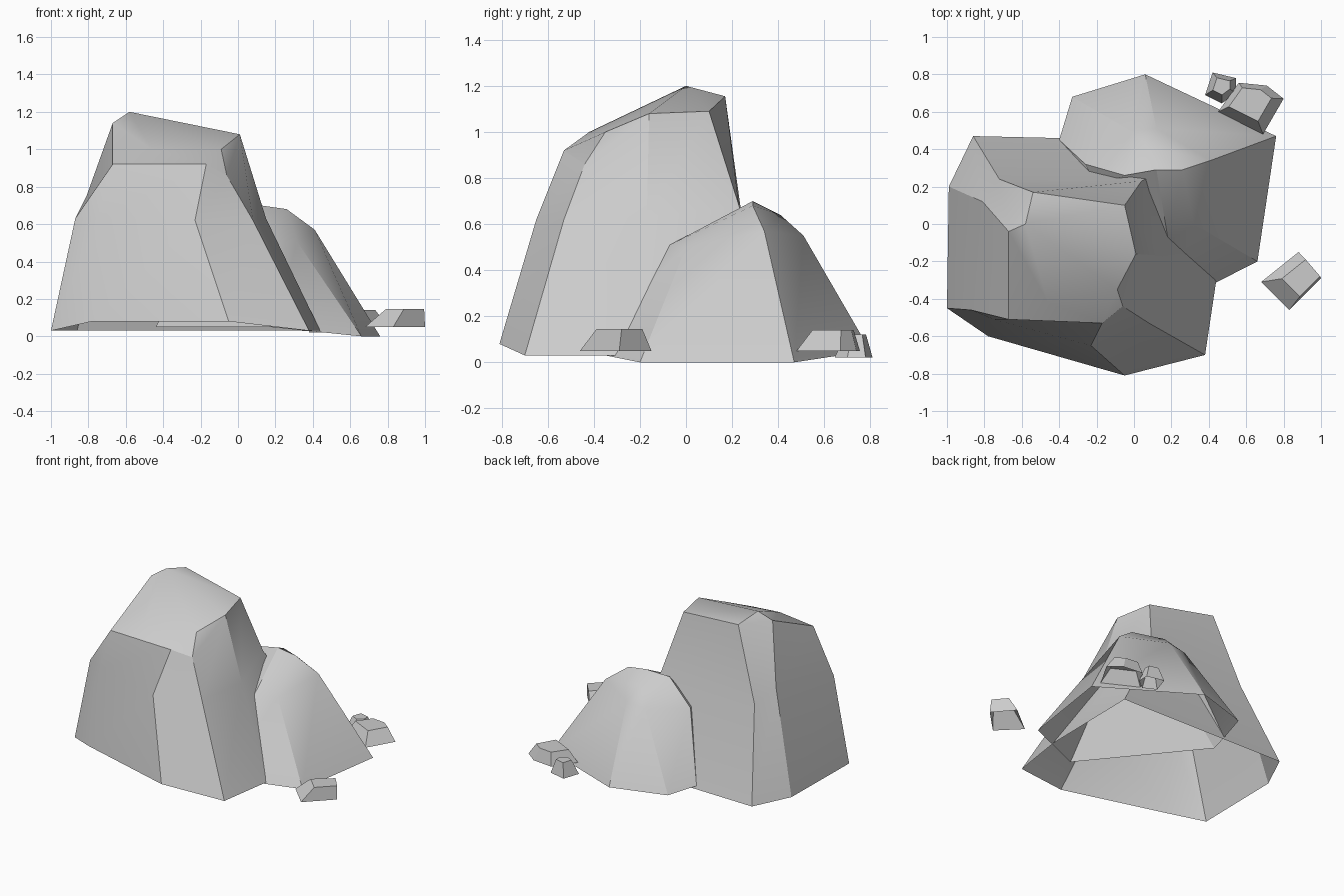
import bpy
import bmesh
from math import radians

default_cube = bpy.data.objects.get("Cube")
if default_cube:
    bpy.data.objects.remove(default_cube, do_unlink=True)

# One stone colour for everything
stone = bpy.data.materials.new("grey stone")
stone.use_nodes = True
stone_colour = (0.6, 0.6, 0.6, 1)
stone.diffuse_color = stone_colour
for node in stone.node_tree.nodes:
    if node.type == "BSDF_PRINCIPLED":
        node.inputs["Base Color"].default_value = stone_colour
        node.inputs["Roughness"].default_value = 0.9


def add_face(bm, corners):
    """Add a face, skipping repeated corners and collapsed strips."""
    corners = list(dict.fromkeys(corners))
    if len(corners) > 2:
        bm.faces.new(corners)


def faceted_rock(name, rings):
    """Loft rings from the ground up and cap the last; the underside stays open.

    Rings run anticlockwise, and a repeated point closes a facet to a triangle.
    """
    mesh = bpy.data.meshes.new(name)
    bm = bmesh.new()
    points = dict.fromkeys(point for ring in rings for point in ring)
    verts = {point: bm.verts.new(point) for point in points}
    loops = [[verts[point] for point in ring] for ring in rings]
    for lower, upper in zip(loops, loops[1:]):
        for i in range(len(lower)):
            j = (i + 1) % len(lower)
            add_face(bm, (lower[i], lower[j], upper[j], upper[i]))
    add_face(bm, loops[-1])
    bm.to_mesh(mesh)
    bm.free()
    mesh.materials.append(stone)

    rock = bpy.data.objects.new(name, mesh)
    bpy.context.collection.objects.link(rock)
    bpy.ops.object.select_all(action="DESELECT")
    rock.select_set(True)
    bpy.context.view_layer.objects.active = rock
    bpy.ops.object.shade_smooth_by_angle(angle=radians(30))


def pebble(name, corners, bottom, top, taper, lean):
    """A small tapered stone whose top is shifted by lean."""
    middle_x = sum(x for x, y in corners) / len(corners)
    middle_y = sum(y for x, y in corners) / len(corners)
    base = [(x, y, bottom) for x, y in corners]
    crown = [(middle_x + (x - middle_x) * taper + lean[0],
              middle_y + (y - middle_y) * taper + lean[1], top) for x, y in corners]
    faceted_rock(name, [base, crown])


# Tall rock with a sloping top; these corners are shared by its upper rings
front_left = (-.67, -.51, .92)
front_right = (-.17, -.53, .92)
right_tip = (.01, -.16, 1.08)
back_right = (-.05, .1, 1.09)
left_tip = (-.67, -.04, 1.14)
slope_crest = (-.46, -.42, 1)
summit = (-.58, 0, 1.2)
faceted_rock("tall_rock", [
    # ground
    [(-1, -.45, .03), (-.78, -.6, .08), (-.05, -.81, .08), (.38, -.7, .03),
     (.44, -.3, .03), (.45, .44, .03), (-.86, .47, .03), (-.99, .2, .03)],
    # shoulders
    [(-.87, -.46, .63), (-.75, -.51, .63), (-.23, -.65, .62), (.08, -.53, .62),
     (.15, -.17, .63), (.04, .23, .68), (-.72, .24, .65), (-.81, .12, .75)],
    # upper edge, with a notch at the front right
    [front_left, front_left, front_right, (-.06, -.44, .86),
     right_tip, back_right, (-.54, .17, 1.155), left_tip],
    # sloping top, rising to the summit
    [slope_crest, slope_crest, slope_crest, (-.09, -.35, 1),
     right_tip, back_right, summit, left_tip],
    [summit] * 8,
])

# Lower rock leaning against it, with a stepped ledge on the outer side
peak_right = (.26, .29, .68)
peak_back = (.08, .41, .64)
peak_left = (-.05, .26, .68)
faceted_rock("low_rock", [
    [(.17, -.45, .05), (.66, -.2, 0), (.76, .47, 0), (.06, .8, .05),
     (-.33, .68, .05), (-.4, .45, .05), (-.44, .3, .05)],
    [(.18, -.07, .51), (.32, 0, .5), (.41, .34, .57), (.12, .51, .55),
     (-.02, .5, .53), (-.26, .32, .53), (-.2, .2, .5)],
    [(.12, .29, .7), peak_right, peak_right, peak_back,
     peak_back, peak_left, peak_left],
])

# Loose stones on the ground
pebble("side_pebble", [(.68, -.31), (.83, -.46), (1, -.29), (.88, -.15)],
       bottom=.05, top=.145, taper=.64, lean=(.05, .015))
pebble("rear_pebble", [(.45, .6), (.69, .48), (.8, .67), (.71, .74), (.56, .755)],
       bottom=.05, top=.14, taper=.65, lean=(-.01, .01))
pebble("tiny_pebble", [(.38, .69), (.47, .645), (.545, .7), (.545, .78), (.42, .81)],
       bottom=.02, top=.12, taper=.55, lean=(0, .01))
